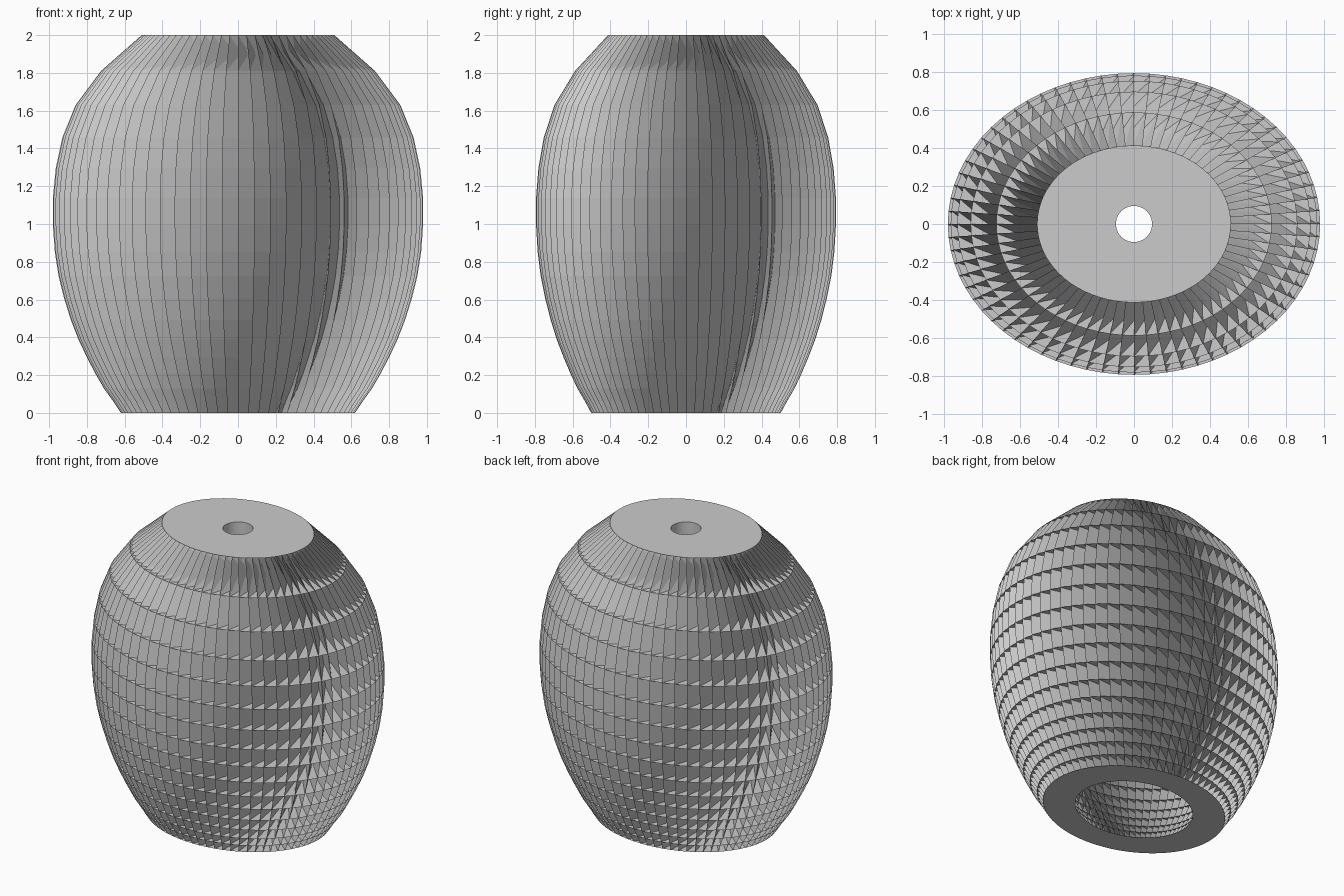
import bpy
import bmesh
from math import cos, sin, pi

cube = bpy.data.objects.get("Cube")
if cube:
    bpy.data.objects.remove(cube, do_unlink=True)

SIDES = 72
FLATTEN = 0.81          # depth of the oval relative to its width
WALL = 0.22             # distance from outer rim to inner rim
SWIRL = 2.5             # vane slant, in steps around the rim
RADII = [0.62, 0.66, 0.71, 0.755, 0.80, 0.845, 0.885, 0.92, 0.95,
         0.97, 0.98, 0.98, 0.965, 0.93, 0.86, 0.725, 0.51]
TOP = len(RADII) - 1

grey = bpy.data.materials.new("light grey")
grey.use_nodes = True
colour = (0.6, 0.6, 0.6, 1)
grey.diffuse_color = colour
grey.node_tree.nodes["Principled BSDF"].inputs["Base Color"].default_value = colour


def level(i):
    """Shelf heights, closer together towards the base."""
    t = i / TOP
    return 2 * (0.45 * t + 0.55 * t * t)


def ring(bm, radius, z, shift=0.0, flatten=FLATTEN):
    verts = []
    for i in range(SIDES):
        a = 2 * pi * (i + shift) / SIDES
        verts.append(bm.verts.new((radius * cos(a), radius * flatten * sin(a), z)))
    return verts


def bridge(bm, a, b):
    for i in range(SIDES):
        j = (i + 1) % SIDES
        bm.faces.new((a[i], a[j], b[j], b[i]))


def finish(bm, name):
    mesh = bpy.data.meshes.new(name)
    bm.to_mesh(mesh)
    bm.free()
    mesh.materials.append(grey)
    obj = bpy.data.objects.new(name, mesh)
    bpy.context.collection.objects.link(obj)
    return obj


# Slanted vanes: a zigzag wall between the outer and inner rims of each tier
bm = bmesh.new()
outer = [ring(bm, r, level(k)) for k, r in enumerate(RADII)]
inner = [ring(bm, r - WALL, level(k), SWIRL + 0.5) for k, r in enumerate(RADII)]
for k in range(TOP):
    for i in range(SIDES):
        j = (i + 1) % SIDES
        bm.faces.new((outer[k][i], inner[k][i], inner[k + 1][i], outer[k + 1][i]))
        bm.faces.new((inner[k][i], outer[k][j], outer[k + 1][j], inner[k + 1][i]))
finish(bm, "swirled_vanes")

# Flat oval shelves between the tiers, the lowest one being the base
bm = bmesh.new()
for k, r in enumerate(RADII[:-1]):
    rim = ring(bm, r, level(k))
    hole = ring(bm, r - WALL, level(k))
    if k == 0:
        bridge(bm, hole, rim)
    else:
        bridge(bm, rim, hole)
finish(bm, "shelves")

# Thick cap with a round hole
bm = bmesh.new()
rim = ring(bm, RADII[-1], level(TOP))
hole_top = ring(bm, 0.095, level(TOP), flatten=1)
hole_low = ring(bm, 0.095, level(TOP) - 0.1, flatten=1)
under = ring(bm, RADII[-1] - WALL + 0.1, level(TOP) - 0.1)
for a, b in ((rim, hole_top), (hole_top, hole_low), (hole_low, under)):
    bridge(bm, a, b)
finish(bm, "top_cap")
